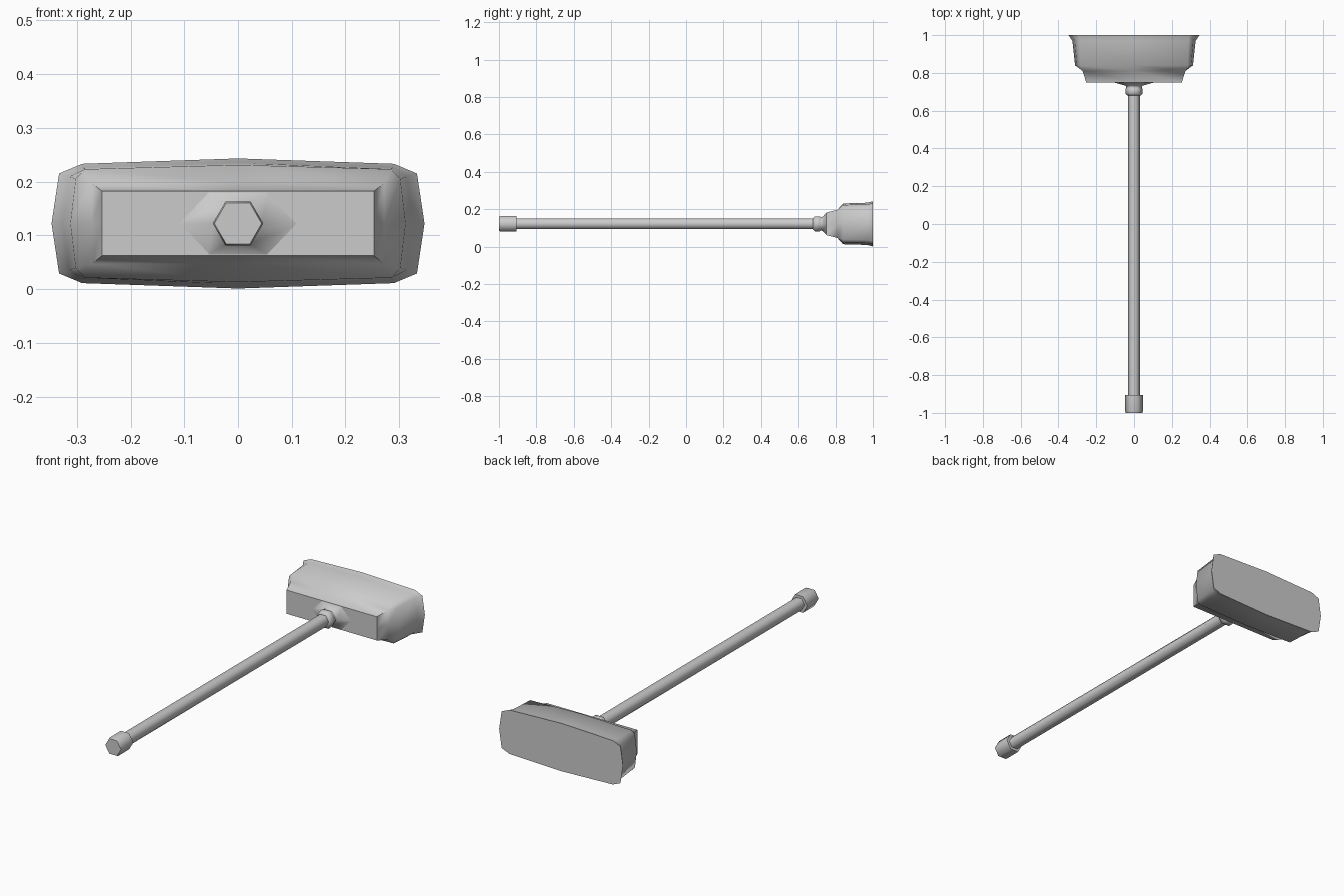
import bpy, bmesh, math

cube = bpy.data.objects.get("Cube")
if cube:
    bpy.data.objects.remove(cube, do_unlink=True)

AXIS_Z = 0.122

grey = bpy.data.materials.new("plain grey")
grey.use_nodes = True
grey.diffuse_color = (0.6, 0.6, 0.6, 1)
grey.node_tree.nodes["Principled BSDF"].inputs["Base Color"].default_value = (0.6, 0.6, 0.6, 1)


def hexagon(rx, rz=None):
    """Six-sided outline with points to the left and right."""
    rz = rz or rx * math.sin(math.pi / 3)
    return [(rx, 0), (rx / 2, rz), (-rx / 2, rz), (-rx, 0), (-rx / 2, -rz), (rx / 2, -rz)]


def outline(side, low, high, top):
    """Bowed rectangle with cut corners, mirrored from one quarter."""
    quarter = [(side, 0), low, high, (0, top)]
    left = quarter + [(-x, z) for x, z in quarter[-2::-1]]
    return left + [(x, -z) for x, z in left[-2:0:-1]]


def loft(name, sections, smooth_angle=66):
    """Skin a list of (y, outline) sections and cap both ends."""
    bm = bmesh.new()
    rings = [[bm.verts.new((x, y, z + AXIS_Z)) for x, z in pts] for y, pts in sections]
    for a, b in zip(rings, rings[1:]):
        for i in range(len(a)):
            j = (i + 1) % len(a)
            bm.faces.new((a[i], a[j], b[j], b[i]))
    bm.faces.new(rings[0])
    bm.faces.new(rings[-1])
    bmesh.ops.remove_doubles(bm, verts=bm.verts, dist=0.0005)
    bmesh.ops.recalc_face_normals(bm, faces=bm.faces)
    mesh = bpy.data.meshes.new(name)
    bm.to_mesh(mesh)
    bm.free()
    mesh.materials.append(grey)
    obj = bpy.data.objects.new(name, mesh)
    bpy.context.collection.objects.link(obj)
    bpy.ops.object.select_all(action="DESELECT")
    obj.select_set(True)
    bpy.context.view_layer.objects.active = obj
    bpy.ops.object.shade_smooth_by_angle(angle=math.radians(smooth_angle))
    return obj


# Long pole and its end cap
loft("handle", [(-0.95, hexagon(0.032)), (0.70, hexagon(0.032))])
loft("end_cap", [(-1.0, hexagon(0.044)), (-0.99, hexagon(0.047)), (-0.905, hexagon(0.047))])

# Collar flaring into the head
loft("collar", [
    (0.68, hexagon(0.036)),
    (0.69, hexagon(0.046)),
    (0.715, hexagon(0.046)),
    (0.722, hexagon(0.041)),
    (0.732, hexagon(0.044)),
    (0.752, hexagon(0.115, 0.06)),
])

# Block and flared bristles
loft("brush_head", [
    (0.75, outline(0.253, (0.253, 0.06), (0.253, 0.06), 0.06)),
    (0.81, outline(0.272, (0.272, 0.075), (0.272, 0.075), 0.075)),
    (0.84, outline(0.312, (0.302, 0.083), (0.285, 0.101), 0.109)),
    (0.97, outline(0.326, (0.314, 0.087), (0.288, 0.104), 0.113)),
    (1.0, outline(0.347, (0.333, 0.093), (0.29, 0.111), 0.121)),
])
